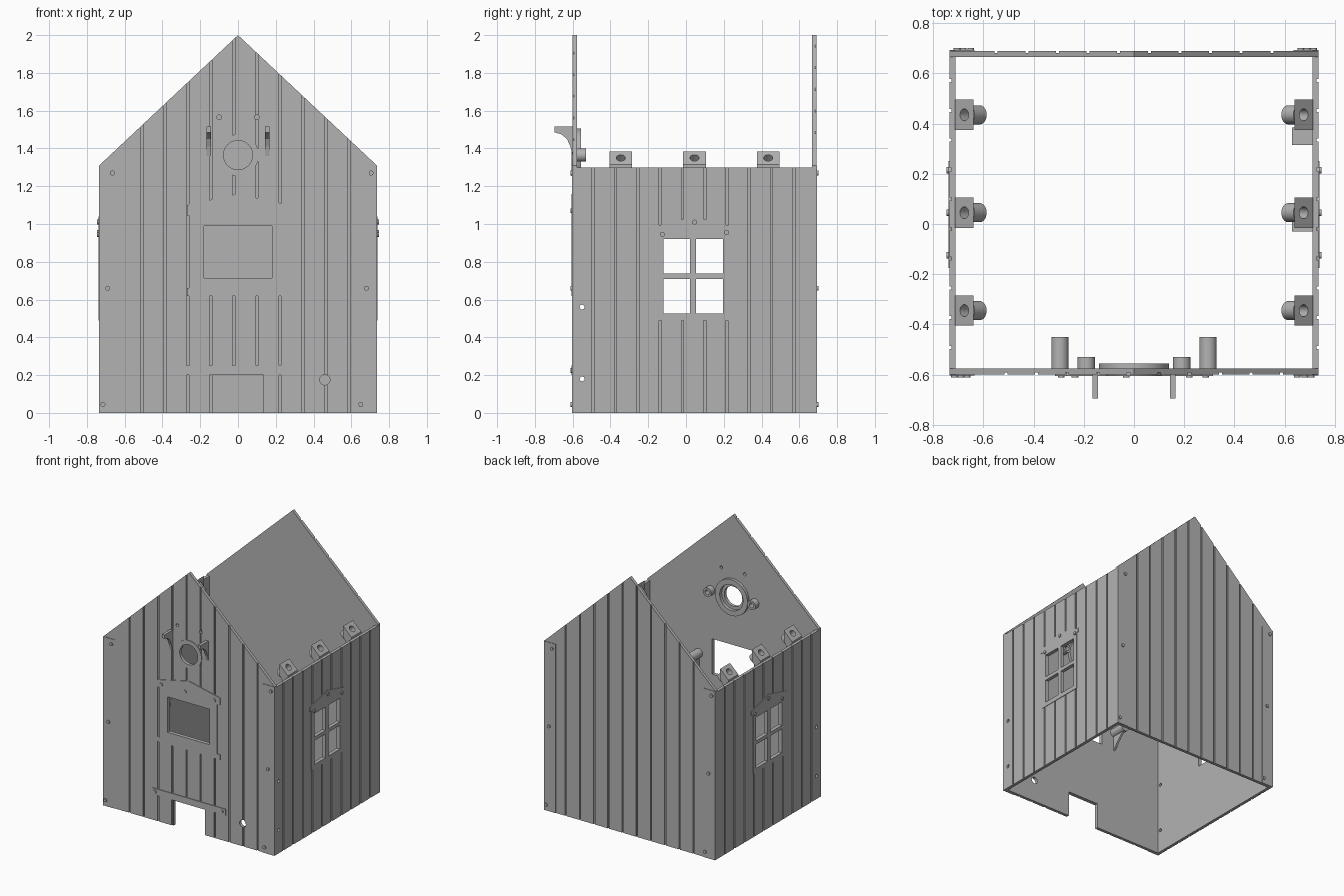
import bpy, bmesh, math
from mathutils import Matrix, Vector

if "Cube" in bpy.data.objects:
    bpy.data.objects.remove(bpy.data.objects["Cube"])

grey = bpy.data.materials.new("warm_grey_plastic")
grey.use_nodes = True
COLOUR = (0.45, 0.45, 0.45, 1)
grey.diffuse_color = COLOUR
grey.node_tree.nodes["Principled BSDF"].inputs["Base Color"].default_value = COLOUR


def frame(origin, u, v, out):
    """Wall space: u along the wall, v up, out away from its outer face."""
    m = Matrix((u, v, out)).transposed().to_4x4()
    m.translation = Vector(origin)
    return m


X, Y, Z = Vector((1, 0, 0)), Vector((0, 1, 0)), Vector((0, 0, 1))
FRONT = frame((0, -0.6, 0), X, Z, -Y)
BACK = frame((0, 0.69, 0), -X, Z, Y)
SIDES = {"left": frame((0.735, 0, 0), Y, Z, X), "right": frame((-0.735, 0, 0), -Y, Z, -X)}
THICK = 0.024


def prism(name, pts, d0, d1, m):
    bm = bmesh.new()
    face = bm.faces.new([bm.verts.new((u, v, d0)) for u, v in pts])
    top = bmesh.ops.extrude_face_region(bm, geom=[face])["geom"]
    bmesh.ops.translate(bm, vec=(0, 0, d1 - d0), verts=[e for e in top if isinstance(e, bmesh.types.BMVert)])
    bm.transform(m)
    bmesh.ops.recalc_face_normals(bm, faces=bm.faces)
    mesh = bpy.data.meshes.new(name)
    bm.to_mesh(mesh)
    bm.free()
    mesh.materials.append(grey)
    ob = bpy.data.objects.new(name, mesh)
    bpy.context.collection.objects.link(ob)
    return ob


def rect(u0, u1, v0, v1):
    return [(u0, v0), (u1, v0), (u1, v1), (u0, v1)]


def ring(u, v, r, n=32):
    return [(u + r * math.cos(2 * math.pi * i / n), v + r * math.sin(2 * math.pi * i / n)) for i in range(n)]


def smooth(ob):
    bpy.ops.object.select_all(action='DESELECT')
    bpy.context.view_layer.objects.active = ob
    ob.select_set(True)
    bpy.ops.object.shade_smooth_by_angle(angle=math.radians(30))


def disc(name, u, v, r, d0, d1, m, n=32):
    ob = prism(name, ring(u, v, r, n), d0, d1, m)
    smooth(ob)
    return ob


def cut(ob, outlines, d0, d1, m):
    """Cut every outline out of the part, between two depths."""
    for pts in outlines:
        tool = prism("cutter", pts, d0, d1, m)
        tool.hide_render = True
        mod = ob.modifiers.new("cut", 'BOOLEAN')
        mod.operation, mod.solver, mod.object = 'DIFFERENCE', 'EXACT', tool
        bpy.context.view_layer.objects.active = ob
        bpy.ops.object.modifier_apply(modifier=mod.name)
        bpy.data.objects.remove(tool)


def groove(ob, start, count, step, m):
    cut(ob, [rect(start + i * step - 0.006, start + i * step + 0.006, -0.1, 2.1)
             for i in range(count)], -0.008, 0.05, m)


def nails(name, spots, m):
    for u, v in spots:
        disc(name, u, v, 0.013, -0.002, 0.012, m, 16)


gable = [(-0.735, 0), (0.735, 0), (0.735, 1.31), (0, 2), (-0.735, 1.31)]

# Front wall with door, window and round opening
front = prism("front_wall", gable, -THICK, 0, FRONT)
groove(front, -0.51, 10, 0.122, FRONT)
front_window = rect(-0.18, 0.18, 0.715, 0.99)
cut(front, [front_window, rect(-0.135, 0.135, -0.1, 0.2), ring(0, 1.365, 0.1), ring(0.46, 0.175, 0.027),
            ring(-0.1, 1.565, 0.012, 16), ring(0.1, 1.565, 0.012, 16)], -0.1, 0.1, FRONT)

# Front window surround, with sill and pitched header
surround = prism("front_window_surround", [
    (-0.27, 0.62), (0.27, 0.62), (0.27, 0.66), (0.245, 0.66), (0.245, 1.045), (0.27, 1.045), (0.27, 1.1),
    (0, 1.16), (-0.27, 1.1), (-0.27, 1.045), (-0.245, 1.045), (-0.245, 0.66), (-0.27, 0.66)],
    -0.01, 0.005, FRONT)
cut(surround, [front_window], -0.1, 0.1, FRONT)
nails("surround_nail", [(-0.235, 1.07), (-0.03, 1.07), (0.22, 1.07)], FRONT)

# Door lintel
prism("door_lintel", rect(-0.315, 0.315, 0.2, 0.25), -0.01, 0.005, FRONT)
nails("lintel_nail", [(-0.29, 0.225), (0.285, 0.225)], FRONT)

# Round window trim outside and in
for name, r, hole, d0, d1 in (("round_window_trim", 0.11, 0.077, -0.02, 0.005),
                              ("round_window_inner_ring", 0.14, 0.1, -0.045, -0.02)):
    trim = disc(name, 0, 1.365, r, d0, d1, FRONT, 48)
    cut(trim, [ring(0, 1.365, hole, 48)], -0.1, 0.1, FRONT)
    smooth(trim)

# Inner bosses, gussets and the outer perch brackets
for s in (-1, 1):
    boss = disc("screw_boss", s * 0.19, 1.365, 0.035, -0.07, -0.02, FRONT)
    cut(boss, [ring(s * 0.19, 1.365, 0.018, 24)], -0.2, -0.03, FRONT)
    smooth(boss)
    disc("support_peg", s * 0.295, 0.85, 0.034, -0.15, -0.02, FRONT)
    side_on = frame((s * 0.295, 0, 0), Y, Z, X)
    prism("peg_gusset", [(-0.58, 0.83), (-0.46, 0.83), (-0.58, 0.7)], -0.008, 0.008, side_on)
    side_on = frame((s * 0.155, 0, 0), Y, Z, X)
    prism("perch_bracket", [(-0.59, 1.515), (-0.695, 1.515), (-0.695, 1.485), (-0.66, 1.475), (-0.63, 1.45),
                            (-0.612, 1.41), (-0.6, 1.36), (-0.59, 1.36)], -0.011, 0.011, side_on)

# Back wall with hanging and cable holes
back = prism("back_wall", gable, -THICK, 0, BACK)
groove(back, -0.549, 10, 0.122, BACK)
cut(back, [ring(0, 1.69, 0.05), ring(0.26, 1.21, 0.053), ring(-0.365, 0.715, 0.07), ring(0.365, 0.715, 0.07)]
    + [ring(u, v, 0.012, 16) for u in (-0.52, 0.52) for v in (0.6, 1.33)], -0.1, 0.1, BACK)

# Corner boards on both gables
for m in (FRONT, BACK):
    for s in (-1, 1):
        prism("corner_board", rect(s * 0.635, s * 0.735, 0, 1.31), -0.01, 0.004, m)
    nails("corner_nail", [(-0.665, 1.27), (-0.69, 0.66), (-0.715, 0.045),
                          (0.705, 1.27), (0.68, 0.66), (0.65, 0.045)], m)

# Side walls with four-pane windows
for side, m in SIDES.items():
    s = 1 if side == "left" else -1
    wall = prism(side + "_wall", rect(s * -0.578, s * 0.668, 0, 1.3), -THICK, 0, m)
    groove(wall, s * 0.04 - 0.531, 10, 0.118, m)
    panes = [rect(s * a, s * b, c, d) for a, b in ((-0.12, 0.02), (0.053, 0.195))
             for c, d in ((0.525, 0.71), (0.738, 0.92))]
    cut(wall, panes + [ring(s * -0.55, v, 0.013, 16) for v in (0.18, 0.56)], -0.1, 0.1, m)
    outline = [(-0.155, 0.49), (0.23, 0.49), (0.23, 0.955), (0.25, 0.955), (0.25, 0.985), (0.04, 1.04),
               (-0.175, 0.985), (-0.175, 0.955), (-0.155, 0.955)]
    trim = prism(side + "_window_frame", [(s * u, v) for u, v in outline], -0.01, 0.004, m)
    cut(trim, panes, -0.1, 0.1, m)
    nails(side + "_window_nail", [(s * -0.125, 0.945), (s * 0.045, 1.01), (s * 0.215, 0.955)], m)

    # Sloped roof tabs, each with a screw boss under it
    out = Vector((s * 0.68, 0, 0.733)).normalized()
    for y in (-0.345, 0.045, 0.435):
        across = frame((0, y, 0), X, Z, -Y)
        tab = prism("roof_tab", [(s * u, v) for u, v in ((0.712, 1.2), (0.712, 1.315), (0.64, 1.385), (0.64, 1.3))],
                    -0.06, 0.06, across)
        slope = frame((s * 0.676, y, 1.35), Y, out.cross(Y), out)
        boss = disc("tab_screw_boss", 0, 0, 0.038, -0.09, -0.02, slope)
        for ob in (tab, boss):
            cut(ob, [ring(0, 0, 0.024, 24)], -0.2, 0.1, slope)
            smooth(ob)

# Small inner blocks on the left wall
for y in (0.35, 0.005):
    prism("inner_block", rect(y - 0.035, y + 0.035, 1.04, 1.11), -0.105, -0.02, SIDES["left"])
